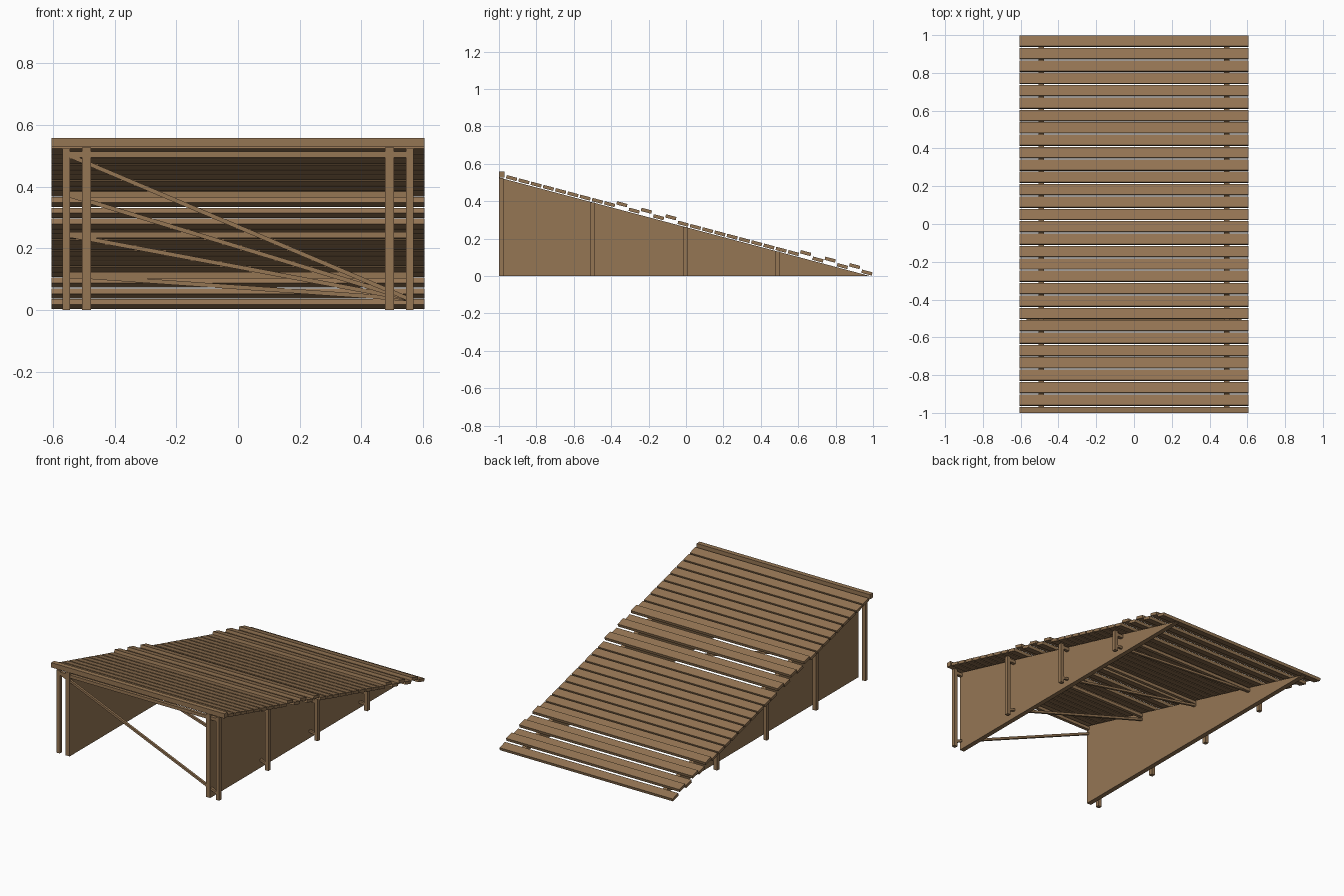
import bpy
import bmesh
import math
from mathutils import Vector, Matrix

if "Cube" in bpy.data.objects:
    bpy.data.objects.remove(bpy.data.objects["Cube"])

wood = bpy.data.materials.new("brown_wood")
wood.diffuse_color = (0.30, 0.18, 0.088, 1)
wood.use_nodes = True
wood.node_tree.nodes["Principled BSDF"].inputs["Base Color"].default_value = wood.diffuse_color

SLOPE = 0.266
TILT = -math.atan(SLOPE)
POST_Y = (-0.988, -0.498, -0.005, 0.49)


def panel_top(y):
    return 0.262 - 0.265 * y


def finish(name, bm):
    bmesh.ops.recalc_face_normals(bm, faces=bm.faces)
    mesh = bpy.data.meshes.new(name)
    bm.to_mesh(mesh)
    bm.free()
    mesh.materials.append(wood)
    obj = bpy.data.objects.new(name, mesh)
    bpy.context.collection.objects.link(obj)
    return obj


def box(name, centre, size, rotation=None):
    bm = bmesh.new()
    bmesh.ops.create_cube(bm, size=1)
    turn = rotation or Matrix.Identity(4)
    bm.transform(Matrix.Translation(centre) @ turn @ Matrix.Diagonal((*size, 1)))
    return finish(name, bm)


def bar(name, start, end, width):
    start, end = Vector(start), Vector(end)
    along = end - start
    turn = Matrix.Rotation(-math.atan2(along.z, along.x), 4, "Y")
    return box(name, (start + end) / 2, (along.length, width, width), turn)


# Deck planks, with a few lifted by one plank thickness
PITCH = 1.965 / 30
for i in range(30):
    y = -0.965 + PITCH * (i + 0.5)
    lift = 0.017 if i in (9, 11, 13, 24, 26, 28) else 0
    box("deck_plank", (0, y, 0.276 - SLOPE * y + lift),
        (1.21, 0.058, 0.018), Matrix.Rotation(TILT, 4, "X"))

# Lip board along the high edge
box("lip_board", (0, -0.985, 0.543), (1.21, 0.03, 0.03))

# Wedge side panels and outer posts
for side in (-1, 1):
    bm = bmesh.new()
    outline = ((-1, 0), (0.985, 0), (-1, panel_top(-1)))
    face = bm.faces.new([bm.verts.new((side * 0.476, y, z)) for y, z in outline])
    grown = bmesh.ops.extrude_face_region(bm, geom=[face])["geom"]
    bmesh.ops.translate(bm, vec=(side * 0.03, 0, 0),
                        verts=[v for v in grown if isinstance(v, bmesh.types.BMVert)])
    finish("side_panel", bm)
    for y in POST_Y:
        height = panel_top(y)
        box("support_post", (side * 0.557, y, height / 2), (0.024, 0.024, height))

# Cross beams and diagonal braces between the posts
for y in POST_Y:
    z = panel_top(y) - 0.02
    box("cross_beam", (0, y, z), (1.13, 0.02, 0.02))
    bar("diagonal_brace", (-0.555, y, z), (0.555, y, 0.035), 0.014)
